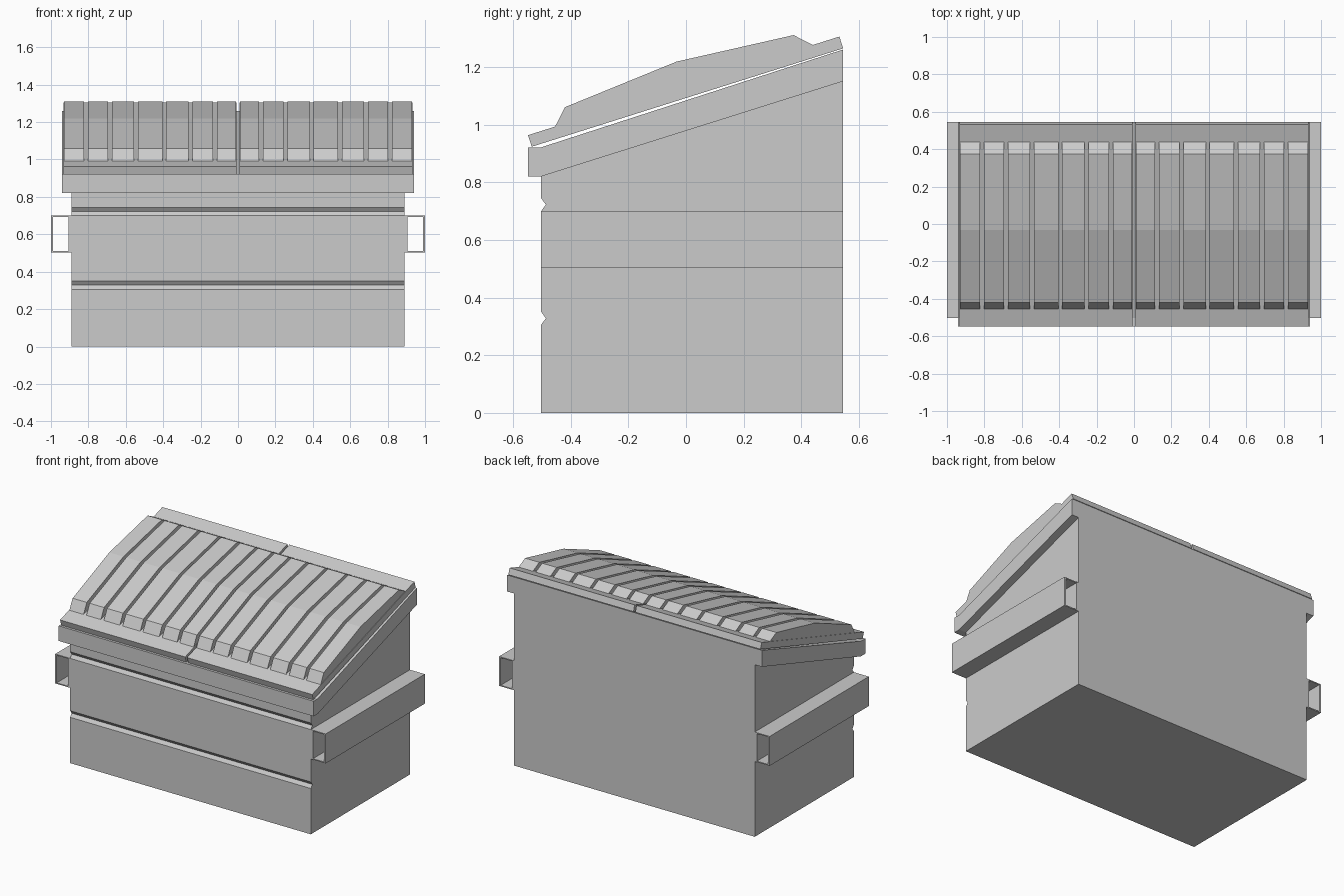
import bpy, bmesh

if "Cube" in bpy.data.objects:
    bpy.data.objects.remove(bpy.data.objects["Cube"])


def extrude_profile(name, profile, axis, spans):
    """Extrude a closed 2D profile along x (profile = y,z) or y (profile = x,z), once per span."""
    bm = bmesh.new()
    for a, b in spans:
        def at(p, t):
            return (t, p[0], p[1]) if axis == 'x' else (p[0], t, p[1])
        lo = [bm.verts.new(at(p, a)) for p in profile]
        hi = [bm.verts.new(at(p, b)) for p in profile]
        bm.faces.new(lo)
        bm.faces.new(hi[::-1])
        n = len(profile)
        for i in range(n):
            j = (i + 1) % n
            bm.faces.new((lo[i], hi[i], hi[j], lo[j]))
    bmesh.ops.recalc_face_normals(bm, faces=bm.faces)
    me = bpy.data.meshes.new(name)
    bm.to_mesh(me)
    bm.free()
    ob = bpy.data.objects.new(name, me)
    bpy.context.collection.objects.link(ob)
    return ob


def mirror_x(ob):
    ob.modifiers.new("mirror", 'MIRROR').use_mirror_merge = False
    return ob


FRONT, BACK = -0.502, 0.545

# Container body with two V grooves pressed into the front
body = [(FRONT, 0), (BACK, 0), (BACK, 1.255), (FRONT, 0.92)]
for z in (0.722, 0.328):
    body += [(FRONT, z + 0.022), (FRONT + 0.016, z), (FRONT, z - 0.022)]
extrude_profile("container_body", body, 'x', [(-0.89, 0.89)])

# Sloped rim around the opening
rim = [(-0.548, 0.82), (FRONT, 0.82), (BACK, 1.15), (BACK, 1.26),
       (FRONT, 0.921), (-0.548, 0.921)]
extrude_profile("rim", rim, 'x', [(-0.942, 0.942)])

# Two lid panels, split in the middle
lid = [(-0.535, 0.923), (0.545, 1.264), (0.532, 1.305), (-0.548, 0.963)]
mirror_x(extrude_profile("lid_panel", lid, 'x', [(0.007, 0.932)]))

# Raised arched ribs on the lids
rib = [(-0.458, 0.985), (-0.42, 1.06), (-0.033, 1.218), (0.373, 1.31), (0.447, 1.272)]
spans = [(0.01, 0.113), (0.133, 0.243), (0.265, 0.385), (0.405, 0.535),
         (0.556, 0.674), (0.696, 0.803), (0.824, 0.929)]
mirror_x(extrude_profile("lid_ribs", rib, 'x', spans))

# Open fork sleeves on both sides: outer wall, inner wall, top and bottom plates
x0, x1, z0, z1 = 0.888, 1.0, 0.503, 0.70
plates = {
    "sleeve_outer_wall": (x1 - 0.011, x1, z0, z1),
    "sleeve_inner_wall": (x0, 0.906, z0, z1),
    "sleeve_top": (0.906, x1 - 0.011, z1 - 0.007, z1),
    "sleeve_bottom": (0.906, x1 - 0.011, z0, z0 + 0.007),
}
for name, (a, b, c, d) in plates.items():
    mirror_x(extrude_profile(name, [(a, c), (b, c), (b, d), (a, d)], 'y', [(FRONT, BACK)]))
